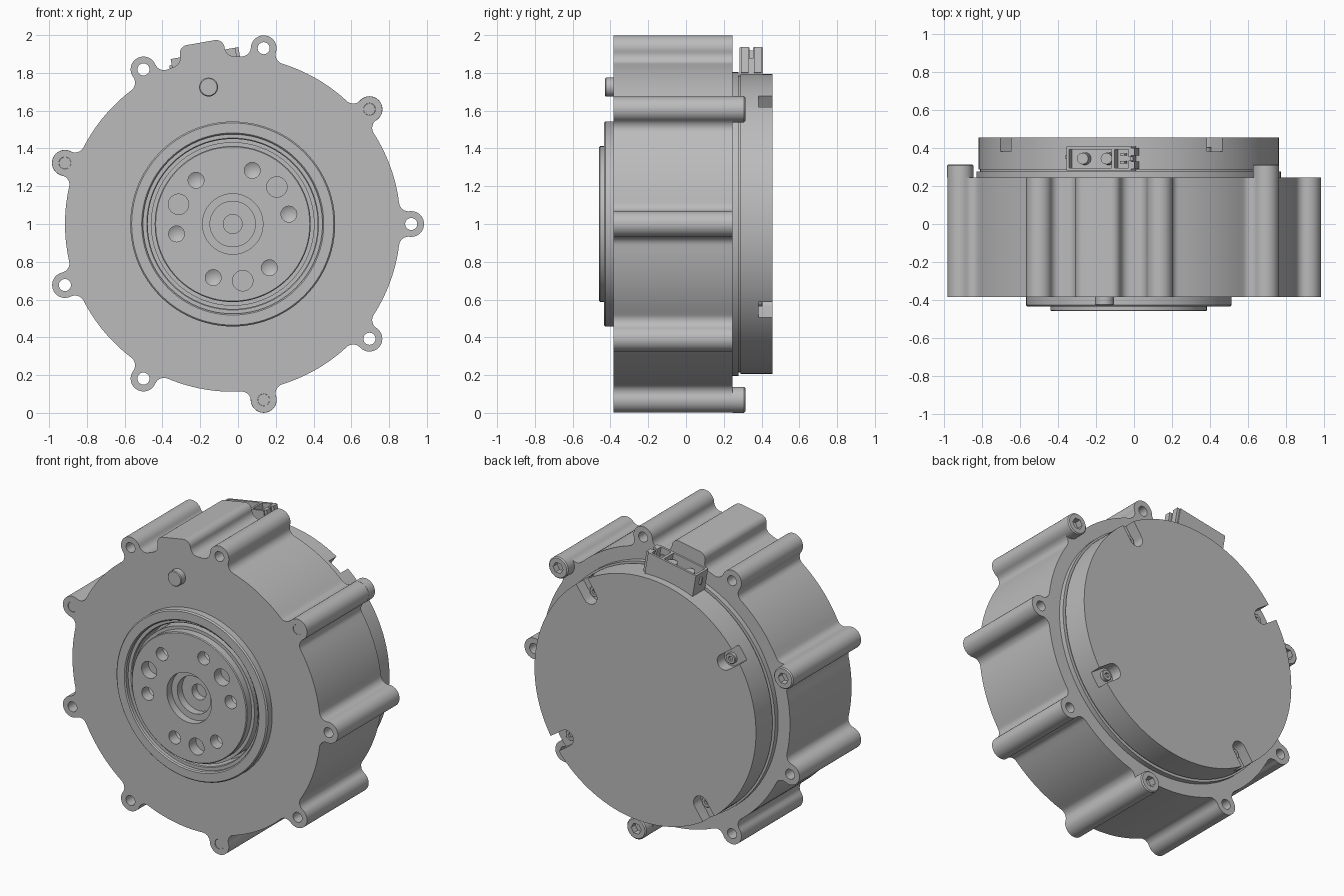
import bpy, bmesh, math
from math import cos, sin, atan2, acos, pi, radians
from mathutils import Matrix, Vector

if "Cube" in bpy.data.objects:
    bpy.data.objects.remove(bpy.data.objects["Cube"])

CENTRE = Vector((-0.028, 0, 1.0))   # motor axis, parallel to y
BODY_R, LUG_D, LUG_R, FILLET = 0.888, 0.945, 0.068, 0.05
FRONT, REAR = -0.385, 0.245
LUGS = [40 * i for i in range(9)]
BOLTED = (40, 160, 280)
PORT = 100                          # direction of the connector hump

metal = bpy.data.materials.new("grey metal")
metal.use_nodes = True
GREY = (0.5, 0.5, 0.5, 1)
metal.diffuse_color = GREY
metal.node_tree.nodes["Principled BSDF"].inputs["Base Color"].default_value = GREY


def finish(name, bm, tilt=0):
    bmesh.ops.recalc_face_normals(bm, faces=bm.faces)
    mesh = bpy.data.meshes.new(name)
    bm.to_mesh(mesh)
    bm.free()
    mesh.materials.append(metal)
    ob = bpy.data.objects.new(name, mesh)
    ob.location = CENTRE
    ob.rotation_euler.y = tilt
    bpy.context.collection.objects.link(ob)
    return ob


def polar(angle, r):
    a = radians(angle)
    return r * cos(a), r * sin(a)


def add_lathe(bm, profile, at=(0, 0), steps=96):
    """Spin a closed (radius, y) profile around an axis along y."""
    part = bmesh.new()
    vs = [part.verts.new((r, y, 0)) for r, y in profile]
    es = [part.edges.new((vs[i - 1], vs[i])) for i in range(len(vs))]
    bmesh.ops.spin(part, geom=vs + es, cent=(0, 0, 0), axis=(0, 1, 0),
                   angle=2 * pi, steps=steps, use_duplicate=False)
    bmesh.ops.remove_doubles(part, verts=part.verts, dist=1e-5)
    bmesh.ops.dissolve_degenerate(part, edges=part.edges, dist=1e-6)
    bmesh.ops.translate(part, verts=part.verts, vec=(at[0], 0, at[1]))
    bmesh.ops.recalc_face_normals(part, faces=part.faces)
    tmp = bpy.data.meshes.new("tmp")
    part.to_mesh(tmp)
    part.free()
    bm.from_mesh(tmp)
    bpy.data.meshes.remove(tmp)


def add_prism(bm, outline, y0, y1):
    """Extrude an (x, z) outline along y."""
    face = bm.faces.new([bm.verts.new((x, y0, z)) for x, z in outline])
    ext = bmesh.ops.extrude_face_region(bm, geom=[face], use_keep_orig=True)
    moved = [g for g in ext["geom"] if isinstance(g, bmesh.types.BMVert)]
    bmesh.ops.translate(bm, verts=moved, vec=(0, y1 - y0, 0))


def add_rod(bm, at, r, y0, y1, steps=32):
    ring = [polar(360 * i / steps, r) for i in range(steps)]
    add_prism(bm, [(at[0] + x, at[1] + z) for x, z in ring], y0, y1)


def add_box(bm, x0, x1, y0, y1, z0, z1):
    add_prism(bm, [(x0, z0), (x1, z0), (x1, z1), (x0, z1)], y0, y1)


def cut(ob, bm):
    cutter = finish("cutter", bm, ob.rotation_euler.y)
    cutter.hide_render = True
    mod = ob.modifiers.new("cut", "BOOLEAN")
    mod.operation, mod.solver, mod.object = "DIFFERENCE", "EXACT", cutter
    bpy.context.view_layer.objects.active = ob
    bpy.ops.object.modifier_apply(modifier=mod.name)
    bpy.data.objects.remove(cutter)


def arc(cx, cz, r, a0, a1, n):
    return [(cx + r * cos(a0 + (a1 - a0) * i / n), cz + r * sin(a0 + (a1 - a0) * i / n))
            for i in range(n + 1)]


def ear(angle, n, t, r):
    """Outline of a filleted ear: corner centres at (n, -t) and (n, t), turned to angle."""
    d = math.hypot(n, t)
    reach = BODY_R + FILLET
    phi = acos((reach ** 2 + d ** 2 - (r + FILLET) ** 2) / (2 * reach * d))
    fa = -atan2(t, n) - phi
    fx, fz = reach * cos(fa), reach * sin(fa)
    to_ear = atan2(-t - fz, n - fx)
    half = arc(fx, fz, FILLET, fa + pi, to_ear, 8) + arc(n, -t, r, to_ear - pi, 0, 12)[1:]
    pts = half + [(x, -z) for x, z in reversed(half)][0 if t else 1:]
    c, s = cos(radians(angle)), sin(radians(angle))
    return [(x * c - z * s, x * s + z * c) for x, z in pts]


# Housing outline: nine lugs plus the wide hump, joined by body arcs
ears = [ear(a, LUG_D, 0, LUG_R) for a in LUGS] + [ear(PORT, 0.93, 0.075, 0.045)]
ears.sort(key=lambda e: atan2(e[len(e) // 2][1], e[len(e) // 2][0]) % (2 * pi - 0.01))
outline = []
for i, e in enumerate(ears):
    nxt = ears[(i + 1) % len(ears)][0]
    a0 = atan2(e[-1][1], e[-1][0])
    a1 = a0 + (atan2(nxt[1], nxt[0]) - a0) % (2 * pi)
    outline += e + arc(0, 0, BODY_R, a0, a1, 14)[1:-1]
bm = bmesh.new()
add_prism(bm, outline, FRONT, REAR)
housing = finish("housing", bm)
bm = bmesh.new()
for a in LUGS:
    add_rod(bm, polar(a, LUG_D), 0.032, -0.5, 0.4)
add_rod(bm, (0, 0), 0.475, -0.5, -0.29, 96)
cut(housing, bm)

# Raised ring around the output hub
bm = bmesh.new()
add_lathe(bm, [(0.475, FRONT), (0.5425, FRONT), (0.5425, -0.427), (0.535, -0.435),
               (0.482, -0.435), (0.475, -0.428)])
finish("front_ring", bm)

# Inner seat inside the groove
bm = bmesh.new()
add_lathe(bm, [(0.45, -0.28), (0.476, -0.28), (0.476, -0.405), (0.455, -0.405), (0.45, -0.4)])
finish("bearing_seat", bm)

# Output hub with stepped bore and bolt circle
bm = bmesh.new()
add_lathe(bm, [(0, -0.28), (0.433, -0.28), (0.433, -0.41), (0.413, -0.41), (0.413, -0.455),
               (0.408, -0.46), (0.16, -0.46), (0.16, -0.41), (0.12, -0.41), (0.12, -0.36),
               (0.05, -0.36), (0.05, -0.31), (0, -0.31)])
hub = finish("output_hub", bm)
bm = bmesh.new()
for i in range(6):
    add_lathe(bm, [(0, -0.5), (0.042, -0.5), (0.042, -0.39), (0, -0.365)],
              polar(10 + 60 * i, 0.302), 24)
for a in BOLTED:
    add_rod(bm, polar(a, 0.305), 0.054, -0.5, -0.39)
cut(hub, bm)

# Locating pin on the front face
bm = bmesh.new()
add_lathe(bm, [(0, -0.37), (0.05, -0.37), (0.05, -0.424), (0.045, -0.429), (0, -0.429)],
          polar(PORT, 0.736), 32)
finish("locating_pin", bm)

# Rear cover with flange, groove and four round-ended slots
bm = bmesh.new()
add_lathe(bm, [(0, 0.23), (0.804, 0.23), (0.804, 0.278), (0.785, 0.278), (0.785, 0.288),
               (0.793, 0.288), (0.793, 0.457), (0, 0.457)], steps=128)
cover = finish("rear_cover", bm)
SLOTS = [55 + 90 * i for i in range(4)]
bm = bmesh.new()
for a in SLOTS:
    rot = Matrix.Rotation(radians(a), 2)
    slot = [(0.9, -0.05)] + [(0.9, 0.05)] + arc(0.69, 0, 0.05, pi / 2, 3 * pi / 2, 12)
    add_prism(bm, [tuple(rot @ Vector(p)) for p in slot], 0.383, 0.6)
cut(cover, bm)


def socket_screw(name, at, r, y0, y1, hex_r):
    bm = bmesh.new()
    c = (y1 - y0) * 0.1
    add_lathe(bm, [(0, y0), (r, y0), (r, y1 - c), (r - c, y1), (0, y1)], at, 40)
    screw = finish(name, bm)
    bm = bmesh.new()
    add_rod(bm, at, hex_r, y0 + (y1 - y0) * 0.4, y1 + 0.1, 6)
    cut(screw, bm)


for i, a in enumerate(SLOTS):
    socket_screw(f"cover_screw_{i + 1}", polar(a, 0.7), 0.034, 0.378, 0.405, 0.017)
for i, a in enumerate(BOLTED):
    socket_screw(f"lug_bolt_{i + 1}", polar(a, LUG_D), 0.069, REAR, 0.315, 0.036)
    bm = bmesh.new()
    add_rod(bm, polar(a, LUG_D), 0.031, -0.383, 0.25)
    finish(f"lug_bolt_shank_{i + 1}", bm)

# Connector: open housing with a power socket and a signal socket
TILT = radians(90 - PORT)
bm = bmesh.new()
add_box(bm, -0.172, 0.175, 0.282, 0.408, 0.72, 0.917)
connector = finish("connector_shell", bm, TILT)
bm = bmesh.new()
add_box(bm, -0.158, 0.07, 0.296, 0.394, 0.82, 1)
add_box(bm, 0.086, 0.16, 0.296, 0.394, 0.82, 1)
cut(connector, bm)
bm = bmesh.new()
add_box(bm, 0.15, 0.25, 0.336, 0.354, 0.86, 1)
cut(connector, bm)
bm = bmesh.new()
add_box(bm, -0.185, -0.17, 0.345, 0.36, 0.84, 0.885)
add_box(bm, 0.17, 0.192, 0.29, 0.33, 0.78, 0.917)
add_box(bm, 0.17, 0.192, 0.36, 0.4, 0.78, 0.917)
finish("connector_tabs", bm, TILT)
bm = bmesh.new()
for x in (-0.09, 0.037):
    bmesh.ops.create_cone(bm, cap_ends=True, segments=24, radius1=0.034, radius2=0.03,
                          depth=0.08, matrix=Matrix.Translation((x, 0.345, 0.85)))
for y in (0.32, 0.36):
    add_box(bm, 0.11, 0.135, y, y + 0.012, 0.81, 0.89)
finish("connector_pins", bm, TILT)

# Smooth round walls, keep machined edges crisp
for ob in bpy.context.collection.objects:
    if ob.type == "MESH" and metal.name in ob.data.materials:
        bpy.ops.object.select_all(action="DESELECT")
        ob.select_set(True)
        bpy.context.view_layer.objects.active = ob
        bpy.ops.object.shade_smooth_by_angle(angle=radians(30))
